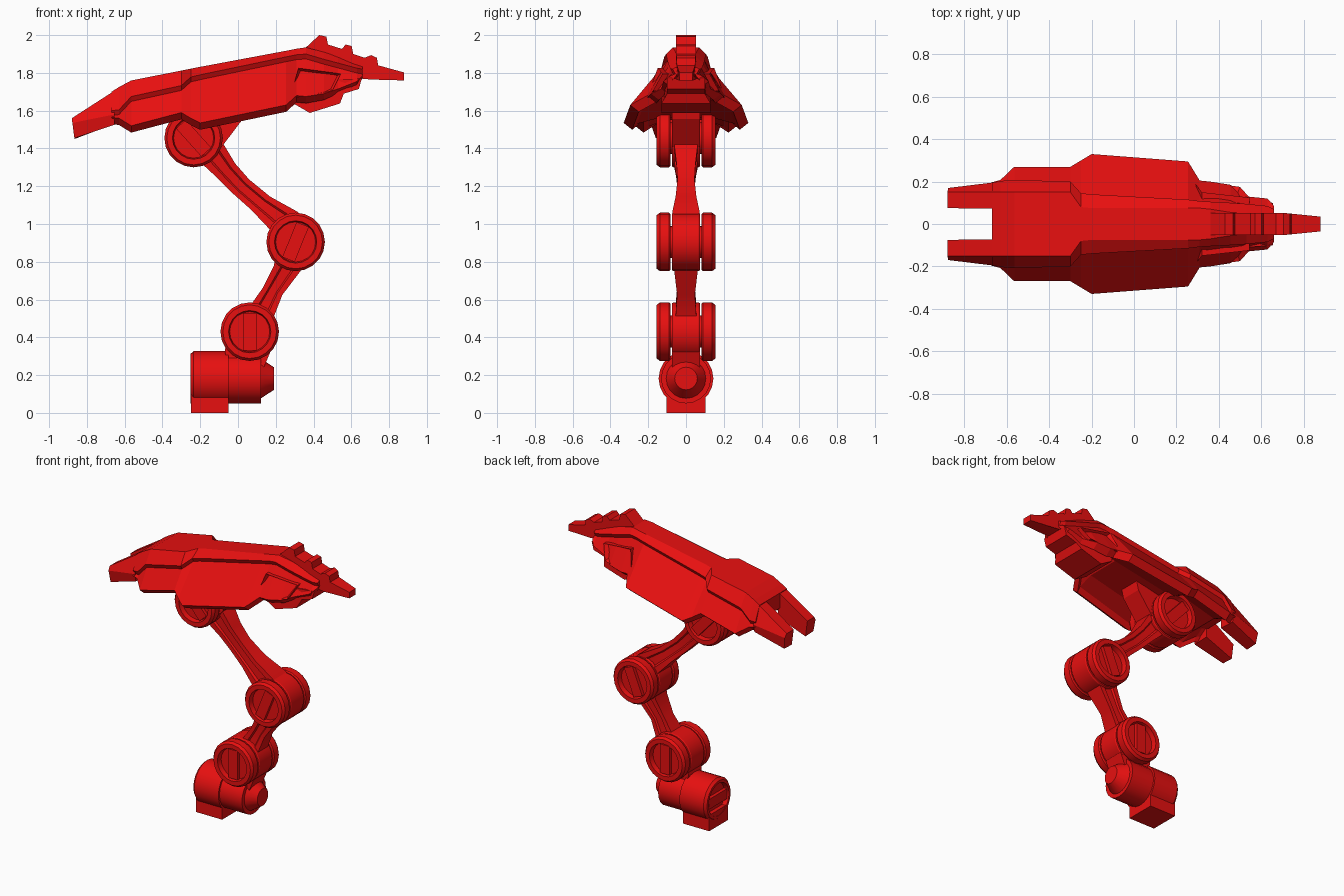
import bpy, bmesh, math
from mathutils import Matrix, Vector

if "Cube" in bpy.data.objects:
    bpy.data.objects.remove(bpy.data.objects["Cube"])

red = bpy.data.materials.new("bright_red")
red.diffuse_color = (0.8, 0.005, 0.005, 1)
red.use_nodes = True
red.node_tree.nodes["Principled BSDF"].inputs["Base Color"].default_value = red.diffuse_color


def finish(name, bm, smooth=False):
    bmesh.ops.recalc_face_normals(bm, faces=bm.faces)
    me = bpy.data.meshes.new(name)
    bm.to_mesh(me)
    bm.free()
    me.materials.append(red)
    if smooth:
        for p in me.polygons:
            p.use_smooth = True
        me.set_sharp_from_angle(angle=math.radians(25))
    ob = bpy.data.objects.new(name, me)
    bpy.context.collection.objects.link(ob)
    return ob


def loft(name, rings, smooth=False):
    """Skin a list of equal rings and cap both ends."""
    bm = bmesh.new()
    vs = [[bm.verts.new(p) for p in r] for r in rings]
    n = len(vs[0])
    for a, b in zip(vs, vs[1:]):
        for i in range(n):
            j = (i + 1) % n
            bm.faces.new((a[i], a[j], b[j], b[i]))
    bm.faces.new(vs[0])
    bm.faces.new(vs[-1])
    return finish(name, bm, smooth)


def slab(name, pts, half):
    """Side profile (x, z) pulled to both sides; half(x) is the half width."""
    return loft(name, [[(x, s * half(x), z) for x, z in pts] for s in (-1, 1)])


def turned(name, prof, mat, seg=20):
    """Solid of revolution about local Z from (radius, height) pairs."""
    bm = bmesh.new()
    rings = []
    for r, h in prof:
        rings.append([bm.verts.new((r * math.cos(2 * math.pi * i / seg),
                                    r * math.sin(2 * math.pi * i / seg), h)) for i in range(seg)])
    for a, b in zip(rings, rings[1:]):
        for i in range(seg):
            j = (i + 1) % seg
            bm.faces.new((a[i], a[j], b[j], b[i]))
    bm.faces.new(rings[0])
    bm.faces.new(rings[-1])
    bm.transform(mat)
    return finish(name, bm, True)


def box(name, size, mat):
    bm = bmesh.new()
    bmesh.ops.create_cube(bm, size=1)
    bm.transform(mat @ Matrix.Diagonal((*size, 1)))
    return finish(name, bm)


# Rotary joints: hub, axle and two recessed end discs with a bar
def joint(name, x, z, tilt):
    place = Matrix.Translation((x, 0, z)) @ Matrix.Rotation(math.radians(90), 4, 'X')
    turned(name + "_hub", [(.15, -.074), (.155, -.066), (.155, .066), (.15, .074)], place)
    turned(name + "_axle", [(.085, -.1), (.085, .1)], place)
    for s, side in ((1, "front"), (-1, "rear")):
        m = place @ Matrix.Diagonal((1, 1, s, 1))
        turned(f"{name}_{side}_disc", [(.148, .082), (.155, .09), (.155, .138), (.142, .155),
                                       (.112, .155), (.106, .122)], m)
        bar = m @ Matrix.Rotation(math.radians(tilt), 4, 'Z') @ Matrix.Translation((0, 0, .13))
        box(f"{name}_{side}_bar", (.07, .2, .03), bar)


joint("lower_joint", .062, .43, 0)
joint("middle_joint", .305, .905, -22)
joint("upper_joint", -.235, 1.455, 42)

# Base: foot, motor drum, yoke drum with conical cap
along_x = Matrix.Translation((0, 0, .182)) @ Matrix.Rotation(math.radians(90), 4, 'Y')
box("foot", (.2, .205, .11), Matrix.Translation((-.15, 0, .055)))
turned("motor_drum", [(.106, -.222), (.112, -.252), (.13, -.252), (.145, -.235), (.145, -.05)], along_x)
box("motor_bar", (.03, .07, .2), Matrix.Translation((-.23, 0, .182)) @ Matrix.Rotation(math.pi / 2, 4, 'X'))
turned("yoke_drum", [(.132, -.06), (.132, .122), (.105, .122), (.06, .19)], along_x)
slab("yoke", [(-.05, .2), (.12, .2), (.17, .32), (.17, .42), (-.05, .42), (-.07, .33)], lambda x: .073)


# Waisted arms with a shallow groove on each face
def arm(name, stations):
    cut = [(0, 1), (.25, 1), (.32, .8), (.68, .8), (.75, 1), (1, 1)]
    rings = []
    for ax, az, bx, bz, w in stations:
        half = [(ax + (bx - ax) * t, w * k, az + (bz - az) * t) for t, k in cut]
        rings.append(half + [(x, -y, z) for x, y, z in reversed(half)])
    loft(name, rings, True)


arm("lower_arm", [(0, .47, .16, .42, .07), (.07, .575, .19, .51, .055), (.13, .66, .235, .625, .047),
                  (.19, .78, .33, .75, .062), (.21, .9, .38, .87, .07)])
arm("upper_arm", [(.2, .93, .37, 1.0, .07), (.16, .98, .315, 1.065, .072), (.07, 1.075, .17, 1.145, .055),
                  (-.02, 1.155, .06, 1.235, .045), (-.1, 1.235, -.015, 1.32, .05),
                  (-.17, 1.3, -.075, 1.42, .062), (-.28, 1.4, -.17, 1.5, .07)])
slab("neck", [(-.36, 1.5), (-.235, 1.46), (-.085, 1.41), (.025, 1.555), (.05, 1.66), (-.36, 1.64)],
     lambda x: .073)

# Hull: x, top edge (y, z), shoulder (y, z), skirt edge (y, z)
hull = [(-.67, .15, 1.70, .195, 1.60, .197, 1.565), (-.63, .15, 1.725, .203, 1.605, .208, 1.56),
        (-.565, .15, 1.76, .208, 1.675, .27, 1.52), (-.30, .15, 1.812, .2, 1.733, .27, 1.59),
        (-.25, .08, 1.822, .145, 1.778, .30, 1.56), (-.20, .075, 1.832, .14, 1.79, .33, 1.535),
        (.255, .075, 1.917, .115, 1.885, .295, 1.63), (.31, .075, 1.928, .108, 1.896, .205, 1.68),
        (.36, .07, 1.935, .105, 1.9, .2, 1.675), (.455, .055, 1.91, .1, 1.872, .185, 1.69),
        (.53, .05, 1.885, .095, 1.852, .13, 1.715), (.63, .045, 1.845, .085, 1.825, .12, 1.755),
        (.66, .045, 1.835, .07, 1.82, .085, 1.785)]
rings = []
for x, yt, zt, ys, zs, yo, zo in hull:
    k = min(1, yo / .2)
    half = [(yt, zt), (ys, zs), (ys - .014, zs - .026), (yo, zo),
            (yo - .045 * k, zo - .036 * k), (yo - .07 * k, zo - .005), (yo * .4, zo + .03)]
    rings.append([(x, y, z) for y, z in half] + [(x, -y, z) for y, z in reversed(half)])
loft("hull", rings)

# Tail prongs, front pods with a sunken panel
for s, side in ((1, "left"), (-1, "right")):
    tip = [(.075, 1.56), (.15, 1.56), (.17, 1.535), (.16, 1.455), (.075, 1.45)]
    root = [(.072, 1.705), (.15, 1.705), (.197, 1.58), (.185, 1.525), (.072, 1.53)]
    loft(f"tail_prong_{side}", [[(-.88 + (1.56 - z) * .13, s * y, z) for y, z in tip],
                                [(-.655, s * y, z) for y, z in root]])
    bm = bmesh.new()
    outer = [(.32, .15, 1.825), (.545, .125, 1.795), (.5, .175, 1.705), (.275, .208, 1.665)]
    o = [bm.verts.new((x, s * y, z)) for x, y, z in outer]
    i = [bm.verts.new((x, s * .06, z)) for x, y, z in outer]
    face = bm.faces.new(o)
    bm.faces.new(i)
    for a in range(4):
        b = (a + 1) % 4
        bm.faces.new((o[a], o[b], i[b], i[a]))
    bmesh.ops.recalc_face_normals(bm, faces=bm.faces)
    bmesh.ops.inset_region(bm, faces=[face], thickness=.022)
    bmesh.ops.translate(bm, verts=face.verts, vec=Vector((0, -s * .03, 0)))
    finish(f"front_pod_{side}", bm)

# Chin below the front, toothed spine running into the nose
slab("chin", [(.29, 1.64), (.38, 1.588), (.54, 1.638), (.56, 1.69), (.64, 1.715), (.655, 1.77), (.3, 1.76)],
     lambda x: .13 if x < .55 else .1)
slab("toothed_nose", [(.36, 1.935), (.43, 2.0), (.468, 1.992), (.476, 1.95), (.55, 1.927), (.57, 1.95),
                      (.602, 1.942), (.61, 1.9), (.67, 1.88), (.705, 1.894), (.735, 1.88), (.742, 1.84),
                      (.88, 1.802), (.88, 1.76), (.7, 1.765), (.36, 1.8)],
     lambda x: .053 - max(0, x - .7) * .1)
